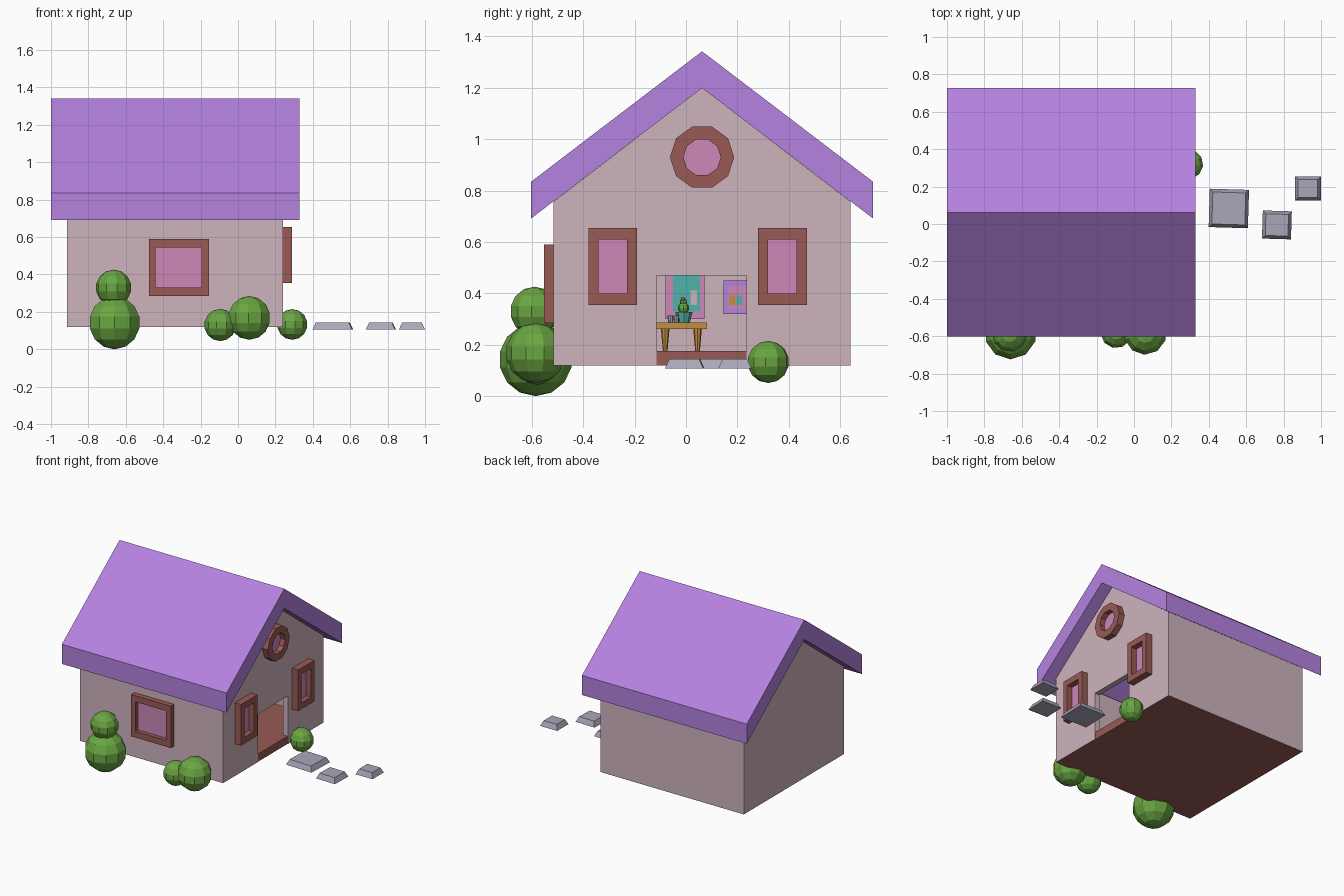
import bpy, bmesh, math
from mathutils import Matrix, Vector

cube = bpy.data.objects.get("Cube")
if cube:
    bpy.data.objects.remove(cube, do_unlink=True)


def material(name, rgb):
    """Flat colour from 8-bit display values, stored as linear."""
    lin = [((c / 255 + 0.055) / 1.055) ** 2.4 for c in rgb] + [1]
    m = bpy.data.materials.new(name)
    m.use_nodes = True
    m.diffuse_color = lin
    m.node_tree.nodes["Principled BSDF"].inputs["Base Color"].default_value = lin
    return m


WALL = material("pale pink wall", (206, 180, 190))
ROOF = material("purple roof", (181, 130, 224))
BROWN = material("red brown trim", (152, 90, 85))
PINK = material("pink glass", (205, 135, 185))
GREEN = material("leaf green", (106, 166, 66))
STONE = material("grey stone", (170, 167, 185))
WOOD = material("golden wood", (196, 142, 66))
TEAL = material("teal", (80, 180, 170))


def finish(name, bm, mat):
    bmesh.ops.recalc_face_normals(bm, faces=bm.faces[:])
    mesh = bpy.data.meshes.new(name)
    bm.to_mesh(mesh)
    bm.free()
    mesh.materials.append(mat)
    ob = bpy.data.objects.new(name, mesh)
    bpy.context.collection.objects.link(ob)
    return ob


def place(axis, u, v, d):
    """Point from profile coordinates (u, v) at depth d along the axis."""
    return (d, u, v) if axis == "x" else (u, d, v)


def prism(name, pts, axis, d0, d1, mat):
    bm = bmesh.new()
    a, b = [[bm.verts.new(place(axis, u, v, d)) for u, v in pts] for d in (d0, d1)]
    bm.faces.new(a)
    bm.faces.new(b[::-1])
    for i in range(len(pts)):
        j = (i + 1) % len(pts)
        bm.faces.new((a[i], a[j], b[j], b[i]))
    return finish(name, bm, mat)


def frame(name, outer, inner, axis, d0, d1, mat):
    """Closed ring between two outlines, extruded from d0 to d1."""
    bm = bmesh.new()
    loops = [[bm.verts.new(place(axis, u, v, d)) for u, v in pts]
             for pts, d in ((outer, d0), (outer, d1), (inner, d1), (inner, d0))]
    n = len(outer)
    for k in range(4):
        a, b = loops[k], loops[(k + 1) % 4]
        for i in range(n):
            j = (i + 1) % n
            bm.faces.new((a[i], a[j], b[j], b[i]))
    return finish(name, bm, mat)


def rect(u0, u1, v0, v1):
    return [(u0, v0), (u1, v0), (u1, v1), (u0, v1)]


def ring(u, v, r, n=10):
    return [(u + r * math.cos(math.tau * i / n), v + r * math.sin(math.tau * i / n))
            for i in range(n)]


def box(name, x, y, z, mat):
    return prism(name, rect(*y, *z), "x", *x, mat)


def window(name, outer, inner, axis, wall, out, mat=BROWN, glass=PINK):
    side = 1 if out > wall else -1
    frame(name + "_frame", outer, inner, axis, wall - side * 0.005, out, mat)
    prism(name + "_glass", inner, axis, wall - side * 0.005, wall + side * 0.008, glass)


def cone(name, loc, r0, r1, h, mat, n=8):
    bm = bmesh.new()
    bmesh.ops.create_cone(bm, cap_ends=True, segments=n, radius1=r0, radius2=r1, depth=h,
                          matrix=Matrix.Translation(Vector(loc) + Vector((0, 0, h / 2))))
    return finish(name, bm, mat)


def ball(name, loc, r, mat, seg=10, rings=7, turn=0.0):
    bm = bmesh.new()
    bmesh.ops.create_uvsphere(bm, u_segments=seg, v_segments=rings, radius=r,
                              matrix=Matrix.Translation(loc) @ Matrix.Rotation(turn, 4, "Z"))
    return finish(name, bm, mat)


# House dimensions
X0, X1, Y0, Y1 = -0.915, 0.24, -0.515, 0.64
MID, BASE, PEAK, EAVE, T = 0.0625, 0.12, 1.2, 0.757, 0.04
DOOR = (-0.115, 0.235, 0.47)

# Walls: the right gable has a doorway notch
gable = [(Y1, BASE), (Y1, EAVE), (MID, PEAK), (Y0, EAVE), (Y0, BASE)]
door = [(DOOR[0], BASE), (DOOR[0], DOOR[2]), (DOOR[1], DOOR[2]), (DOOR[1], BASE)]
prism("right_gable_wall", gable + door, "x", X1 - T, X1, WALL)
prism("left_gable_wall", gable, "x", X0, X0 + T, WALL)
box("front_wall", (X0 + T, X1 - T), (Y0, Y0 + T), (BASE, EAVE), WALL)
box("back_wall", (X0 + T, X1 - T), (Y1 - T, Y1), (BASE, EAVE), WALL)

# Floor, just inside the wall faces
box("floor", (X0 + 0.004, X1 - 0.004), (Y0 + 0.004, Y1 - 0.004), (BASE - 0.001, 0.175), BROWN)

# Roof: one thick chevron
half, lift = 0.665, 0.143
low = [(MID - half, 0.692), (MID, PEAK - 0.001), (MID + half, 0.692)]
prism("roof", low + [(y, z + lift) for y, z in reversed(low)], "x", -1.0, 0.33, ROOF)

# Windows
window("front_window", rect(-0.475, -0.155, 0.285, 0.59),
       rect(-0.44, -0.195, 0.33, 0.545), "y", Y0, -0.553)
for label, y in (("near", -0.285), ("far", 0.375)):
    window(label + "_side_window", rect(y - 0.095, y + 0.095, 0.355, 0.655),
           rect(y - 0.055, y + 0.055, 0.4, 0.61), "x", X1, 0.29)
window("round_window", ring(MID, 0.93, 0.125), ring(MID, 0.93, 0.073), "x", X1, 0.285)

# Bushes
bushes = {
    "tall_bush_bottom": (-0.66, -0.585, 0.1425, 0.1425),
    "tall_bush_top": (-0.665, -0.59, 0.33, 0.096),
    "small_front_bush": (-0.095, -0.58, 0.13, 0.086),
    "large_front_bush": (0.06, -0.585, 0.168, 0.117),
    "doorway_bush": (0.29, 0.32, 0.133, 0.082),
}
for i, (name, (x, y, z, r)) in enumerate(bushes.items()):
    ball(name, (x, y, z), r, GREEN, turn=0.2 * i)


# Stepping stones with sloping sides
def stone(name, x, y, w, d, turn):
    bm = bmesh.new()
    bmesh.ops.create_cube(bm, size=1)
    for v in bm.verts:
        inset = 0.034 if v.co.z > 0 else 0
        v.co.x *= w - inset
        v.co.y *= d - inset
        v.co.z = 0.144 if v.co.z > 0 else 0.107
    bmesh.ops.transform(bm, verts=bm.verts[:], matrix=Matrix.Translation((x, y, 0))
                        @ Matrix.Rotation(turn, 4, "Z"))
    finish(name, bm, STONE)


stone("large_stone", 0.507, 0.083, 0.21, 0.205, -0.03)
stone("middle_stone", 0.764, -0.005, 0.155, 0.15, -0.03)
stone("far_stone", 0.93, 0.19, 0.138, 0.13, 0.0)

# Table with tapered legs
TX, TY = -0.5, -0.018
box("table_top", (TX - 0.1, TX + 0.1), (TY - 0.1, TY + 0.1), (0.262, 0.286), WOOD)
for sx in (-1, 1):
    for sy in (-1, 1):
        cone("table_leg", (TX + sx * 0.075, TY + sy * 0.063, 0.175), 0.009, 0.017, 0.09, WOOD)

# Potted plant and cups
cone("plant_pot", (TX, -0.008, 0.286), 0.022, 0.034, 0.042, TEAL)
ball("plant_lower", (TX, -0.01, 0.343), 0.022, GREEN, 8, 6)
ball("plant_upper", (TX, -0.01, 0.366), 0.014, GREEN, 8, 6)
ball("plant_flower", (TX + 0.006, -0.012, 0.377), 0.009, WOOD, 6, 4)
for y in (-0.06, -0.038):
    cone("cup", (TX + 0.05, y, 0.286), 0.009, 0.012, 0.028, STONE)

# Pictures on the inner left wall
BACK = X0 + T
box("large_picture", (BACK, BACK + 0.015), (-0.08, 0.072), (0.3, 0.52), PINK)
box("large_picture_panel", (BACK + 0.015, BACK + 0.02), (-0.05, 0.055), (0.33, 0.49), TEAL)
box("large_picture_detail", (BACK + 0.02, BACK + 0.024), (0.018, 0.042), (0.355, 0.412), WALL)
box("small_picture", (BACK, BACK + 0.015), (0.145, 0.27), (0.32, 0.45), ROOF)
box("small_picture_panel", (BACK + 0.015, BACK + 0.02), (0.163, 0.252), (0.338, 0.428), PINK)
for name, y, mat in (("left", 0.168, WOOD), ("right", 0.196, TEAL)):
    box("small_picture_detail_" + name, (BACK + 0.02, BACK + 0.024),
        (y, y + 0.024), (0.355, 0.392), mat)
